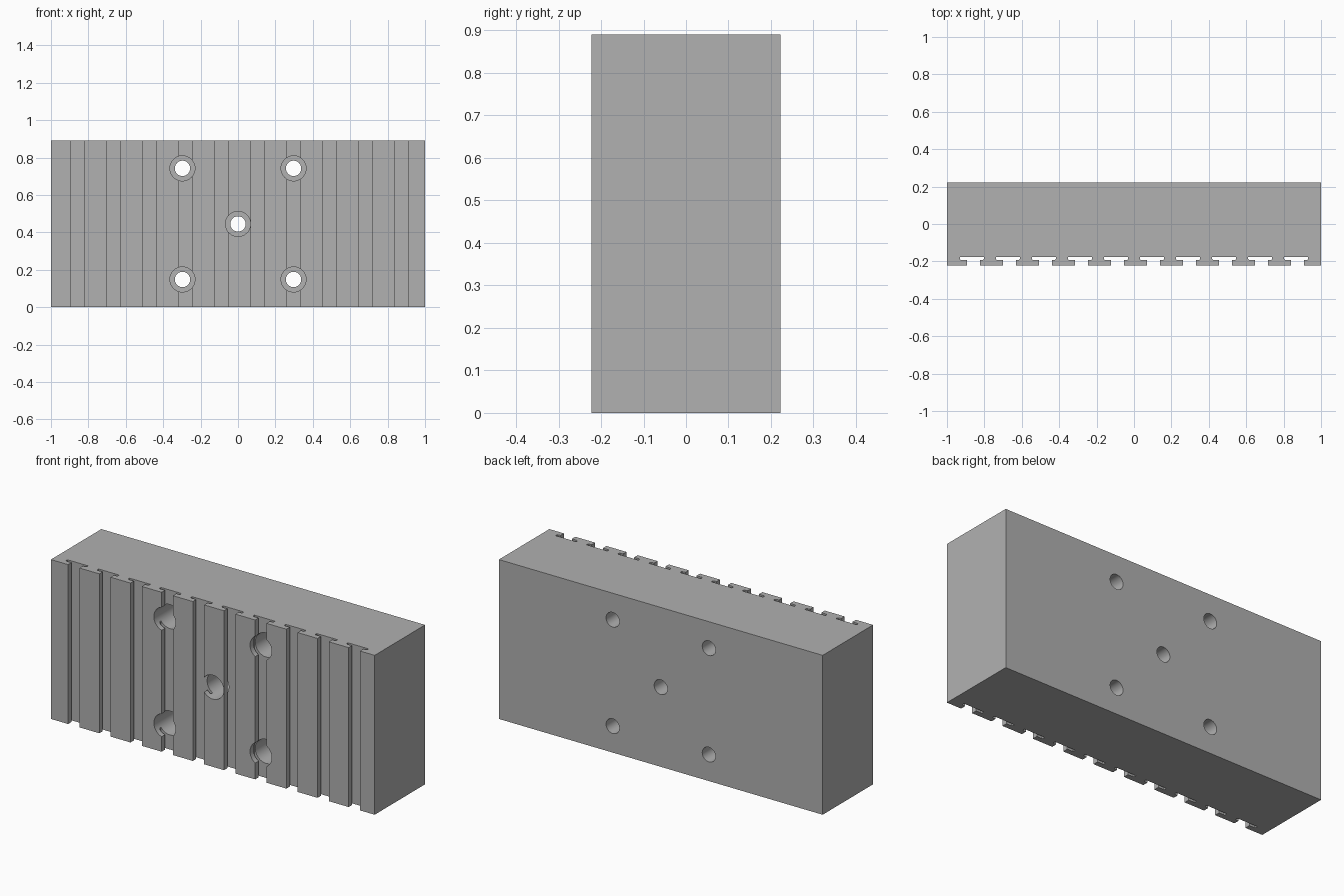
import bpy, bmesh, math

cube = bpy.data.objects.get("Cube")
if cube:
    bpy.data.objects.remove(cube, do_unlink=True)

LENGTH, DEPTH, HEIGHT = 2.0, 0.445, 0.89
FRONT, BACK = -DEPTH / 2, DEPTH / 2
PITCH, SLOTS = 0.1926, 10

grey = bpy.data.materials.new("machined grey")
grey.use_nodes = True
colour = (0.44, 0.44, 0.44, 1)
grey.diffuse_color = colour
grey.node_tree.nodes["Principled BSDF"].inputs["Base Color"].default_value = colour


def slot_profile(c):
    """Undercut slot outline around x = c, walked from left to right."""
    neck_l, neck_r = c - 0.027, c + 0.043
    wide_l, wide_r = c - 0.064, c + 0.064
    lip, floor, cut = FRONT + 0.030, FRONT + 0.046, 0.005
    return [(neck_l, FRONT), (neck_l, lip), (wide_l + cut, lip),
            (wide_l, lip + cut), (wide_l, floor), (wide_r, floor),
            (wide_r, lip + cut), (wide_r - cut, lip),
            (neck_r, lip), (neck_r, FRONT)]


# Block with slotted front, extruded upwards
outline = [(-LENGTH / 2, FRONT)]
for i in range(SLOTS):
    outline += slot_profile((i - (SLOTS - 1) / 2) * PITCH)
outline += [(LENGTH / 2, FRONT), (LENGTH / 2, BACK), (-LENGTH / 2, BACK)]

bm = bmesh.new()
base = bm.faces.new([bm.verts.new((x, y, 0)) for x, y in outline])
top = bmesh.ops.extrude_face_region(bm, geom=[base])["geom"]
bmesh.ops.translate(bm, vec=(0, 0, HEIGHT),
                    verts=[v for v in top if isinstance(v, bmesh.types.BMVert)])
bmesh.ops.recalc_face_normals(bm, faces=bm.faces)
mesh = bpy.data.meshes.new("slotted_block")
bm.to_mesh(mesh)
bm.free()
mesh.materials.append(grey)
block = bpy.data.objects.new("slotted_block", mesh)
bpy.context.collection.objects.link(block)


def drill(x, z, radius, y_start, y_end):
    """Cut a round hole along y."""
    bpy.ops.mesh.primitive_cylinder_add(
        vertices=48, radius=radius, depth=y_end - y_start,
        location=(x, (y_start + y_end) / 2, z), rotation=(math.pi / 2, 0, 0))
    cutter = bpy.context.object
    cutter.name = "hole_cutter"
    cutter.hide_render = True
    cutter.data.materials.append(grey)
    bpy.context.view_layer.objects.active = block
    mod = block.modifiers.new("hole", 'BOOLEAN')
    mod.operation = 'DIFFERENCE'
    mod.solver = 'EXACT'
    mod.object = cutter
    bpy.ops.object.modifier_apply(modifier=mod.name)
    bpy.data.objects.remove(cutter, do_unlink=True)


# Counterbored bolt holes: four corners and the middle
mid = HEIGHT / 2
holes = [(0, mid)] + [(sx * 0.297, mid + sz * 0.297) for sx in (-1, 1) for sz in (-1, 1)]
for x, z in holes:
    drill(x, z, 0.067, FRONT - 0.1, FRONT + 0.2)
    drill(x, z, 0.041, FRONT - 0.1, BACK + 0.1)

# Smooth bores, crisp edges
bpy.ops.object.select_all(action='DESELECT')
block.select_set(True)
bpy.context.view_layer.objects.active = block
bpy.ops.object.shade_smooth_by_angle(angle=math.radians(30))
